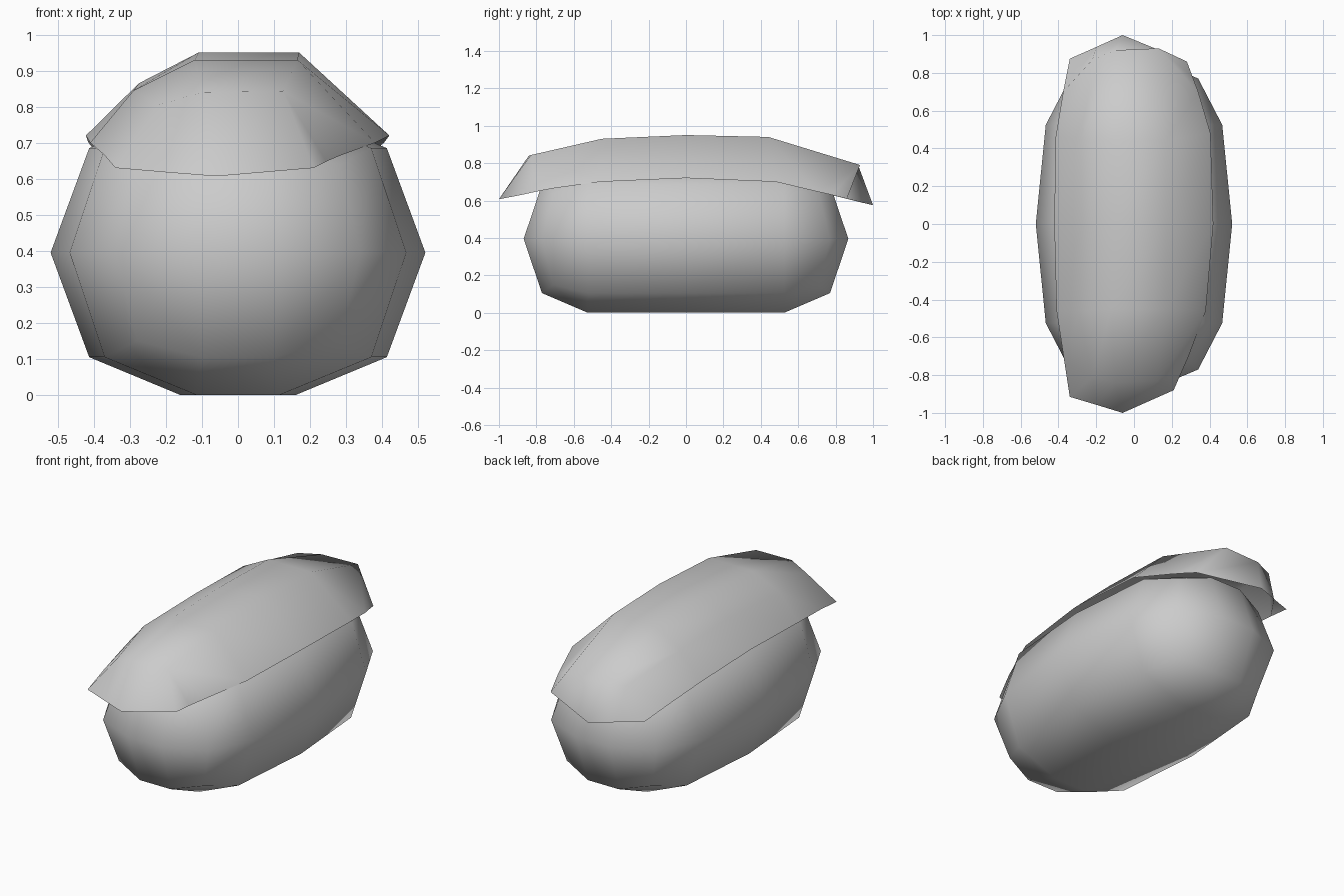
import bpy, bmesh

if "Cube" in bpy.data.objects:
    bpy.data.objects.remove(bpy.data.objects["Cube"])


def make_object(name, verts, faces, fix_normals=False):
    mesh = bpy.data.meshes.new(name)
    mesh.from_pydata(verts, [], faces)
    if fix_normals:
        bm = bmesh.new()
        bm.from_mesh(mesh)
        bmesh.ops.recalc_face_normals(bm, faces=bm.faces)
        bm.to_mesh(mesh)
        bm.free()
    for p in mesh.polygons:
        p.use_smooth = True
    ob = bpy.data.objects.new(name, mesh)
    bpy.context.collection.objects.link(ob)
    return ob


# Rounded rice block: lower-right profiles (x, y, z), mirrored up and across
MID = 0.395
end = [(0.10, 0.77, 0.105), (0.28, 0.71, 0.15), (0.34, 0.77, MID)]
inner = [(0.115, 0.525, 0.0), (0.37, 0.525, 0.105), (0.467, 0.525, MID)]
centre = [(0.16, 0.0, 0.0), (0.413, 0.0, 0.105), (0.52, 0.0, MID)]


def ring(quarter, side):
    half = quarter + [(x, y, 2 * MID - z) for x, y, z in quarter[1::-1]]
    full = half + [(-x, y, z) for x, y, z in reversed(half)]
    return [(x, y * side, z) for x, y, z in full]


verts, faces = [], []
for quarter, side in ((end, -1), (inner, -1), (centre, 1), (inner, 1), (end, 1)):
    verts += ring(quarter, side)
for r in range(4):
    for i in range(10):
        a, b = r * 10 + i, r * 10 + (i + 1) % 10
        faces.append((a, b, b + 10, a + 10))

# Domed end caps
for base, side in ((0, -1), (40, 1)):
    R, L = len(verts), len(verts) + 1
    verts += [(0.11, 0.868 * side, MID), (-0.11, 0.868 * side, MID)]
    k = [base + i for i in range(10)]
    faces += [(k[0], k[1], k[2], R), (R, k[2], k[3], k[4]),
              (k[9], k[0], R, L), (L, R, k[4], k[5]),
              (k[9], L, k[7], k[8]), (L, k[5], k[6], k[7])]
make_object("rice_block", verts, faces, True)

# Draped topping: cross-sections from front to back
rows = [
    [(-.34, -.915, .63), (-.20, -.957, .618), (-.06, -1.0, .607), (.21, -.88, .63), (.245, -.80, .648)],
    [(-.37, -.72, .665), (-.22, -.81, .805), (-.10, -.84, .84), (.125, -.83, .843), (.285, -.71, .665)],
    [(-.41, -.46, .70), (-.29, -.46, .845), (-.12, -.45, .93), (.165, -.45, .93), (.38, -.46, .70)],
    [(-.422, 0, .72), (-.275, 0, .865), (-.11, 0, .95), (.17, 0, .95), (.42, 0, .72)],
    [(-.415, .46, .70), (-.28, .45, .852), (-.11, .44, .94), (.165, .44, .94), (.405, .48, .70)],
    [(-.375, .70, .65), (-.22, .87, .785), (-.10, .92, .79), (.13, .93, .79), (.34, .70, .648)],
    [(-.34, .875, .605), (-.20, .937, .59), (-.06, 1.0, .575), (.28, .86, .61), (.31, .78, .63)],
]
n = 5
top_faces = [(r * n + c, r * n + c + 1, (r + 1) * n + c + 1, (r + 1) * n + c)
             for r in range(len(rows) - 1) for c in range(n - 1)]
make_object("topping", [v for row in rows for v in row], top_faces)
